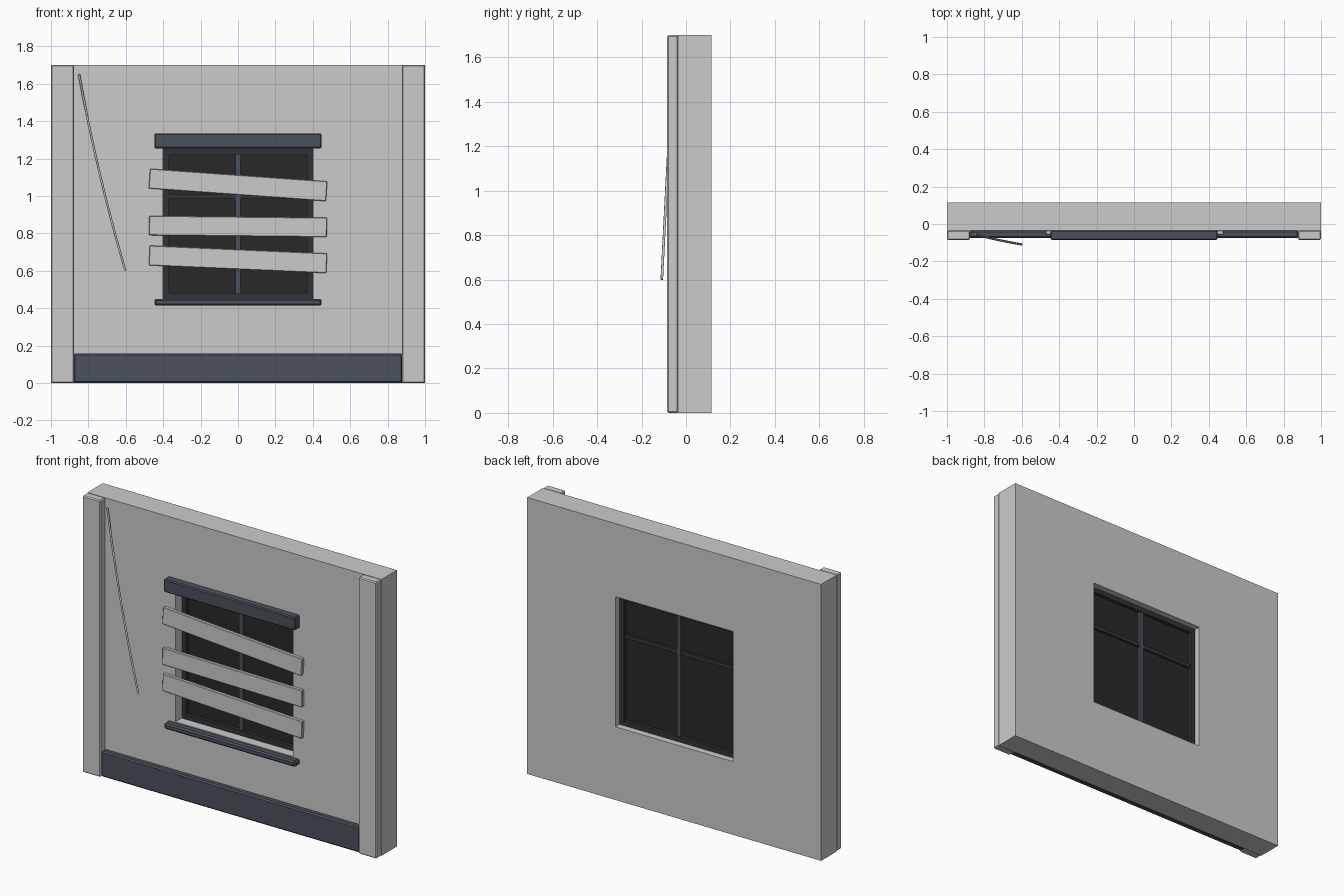
import bpy, bmesh, math
from mathutils import Vector

if "Cube" in bpy.data.objects:
    bpy.data.objects.remove(bpy.data.objects["Cube"])


def material(name, rgb):
    m = bpy.data.materials.new(name)
    m.diffuse_color = (*rgb, 1)
    m.use_nodes = True
    m.node_tree.nodes["Principled BSDF"].inputs["Base Color"].default_value = m.diffuse_color
    return m


TRIM = material("slate_trim", (0.07, 0.085, 0.105))
DARK = material("dark_pane", (0.022, 0.022, 0.022))
FRAME = material("dark_frame", (0.03, 0.033, 0.037))


def finish(bm, name, mat=None, bevel=0):
    bmesh.ops.recalc_face_normals(bm, faces=bm.faces)
    me = bpy.data.meshes.new(name)
    bm.to_mesh(me)
    bm.free()
    ob = bpy.data.objects.new(name, me)
    bpy.context.collection.objects.link(ob)
    if mat:
        me.materials.append(mat)
    if bevel:
        mod = ob.modifiers.new("bevel", 'BEVEL')
        mod.width = bevel
        mod.segments = 1
    return ob


def box(name, x, y, z, mat=None, bevel=0, tilt=0):
    bm = bmesh.new()
    bmesh.ops.create_cube(bm, size=1)
    bmesh.ops.scale(bm, verts=bm.verts, vec=(x[1] - x[0], y[1] - y[0], z[1] - z[0]))
    ob = finish(bm, name, mat, bevel)
    ob.location = [(a + b) / 2 for a, b in (x, y, z)]
    ob.rotation_euler.y = tilt
    return ob


def ring(name, outer, inner, y, mat=None, bevel=0):
    # rectangular panel with a rectangular hole; outer/inner = (x0, x1, z0, z1)
    bm = bmesh.new()
    loops = []
    for yy in y:
        for x0, x1, z0, z1 in (outer, inner):
            loops.append([bm.verts.new((px, yy, pz)) for px, pz in
                          ((x0, z0), (x1, z0), (x1, z1), (x0, z1))])
    for a, b in ((0, 1), (2, 3), (0, 2), (1, 3)):
        for i in range(4):
            j = (i + 1) % 4
            bm.faces.new((loops[a][i], loops[a][j], loops[b][j], loops[b][i]))
    return finish(bm, name, mat, bevel)


# wall with window opening
ring("wall", (-1, 1, 0, 1.7), (-0.4, 0.4, 0.45, 1.25), (-0.035, 0.115))

# corner posts and baseboard
for side, x in (("left", (-1, -0.877)), ("right", (0.877, 1))):
    box(side + "_post", x, (-0.085, -0.034), (0, 1.7), None, 0.006)
box("baseboard", (-0.88, 0.88), (-0.075, -0.034), (0, 0.158), TRIM, 0.008)

# window trim
box("lintel", (-0.447, 0.447), (-0.085, -0.034), (1.255, 1.335), TRIM, 0.006)
box("sill", (-0.447, 0.447), (-0.085, -0.034), (0.413, 0.45), TRIM, 0.009)

# window frame, glazing bars and pane
ring("window_frame", (-0.4, 0.4, 0.45, 1.25), (-0.37, 0.37, 0.48, 1.22), (0.025, 0.075), FRAME)
box("vertical_bar", (-0.013, 0.013), (0.03, 0.07), (0.48, 1.22), TRIM)
box("horizontal_bar", (-0.37, 0.37), (0.032, 0.068), (0.985, 1.01), FRAME)
box("pane", (-0.375, 0.375), (0.046, 0.054), (0.475, 1.225), DARK)

# boards nailed across the window
for i, (za, zb, h) in enumerate(((1.093, 1.025, 0.106), (0.842, 0.832, 0.104), (0.682, 0.64, 0.106))):
    zc = (za + zb) / 2
    box(f"board_{i + 1}", (-0.475, 0.475), (-0.057, -0.035), (zc - h / 2, zc + h / 2),
        None, 0.003, math.atan2(za - zb, 0.95))

# hanging cable
cu = bpy.data.curves.new("cable", 'CURVE')
cu.dimensions = '3D'
cu.bevel_depth = 0.006
cu.bevel_resolution = 1
cu.use_fill_caps = True
p0, p1, p2 = Vector((-0.85, -0.055, 1.65)), Vector((-0.752, -0.083, 1.11)), Vector((-0.602, -0.109, 0.6))
sp = cu.splines.new('POLY')
sp.points.add(8)
for i in range(9):
    t = i / 8
    p = p0 * (1 - t) ** 2 + p1 * 2 * t * (1 - t) + p2 * t * t
    sp.points[i].co = (*p, 1)
bpy.context.collection.objects.link(bpy.data.objects.new("cable", cu))
